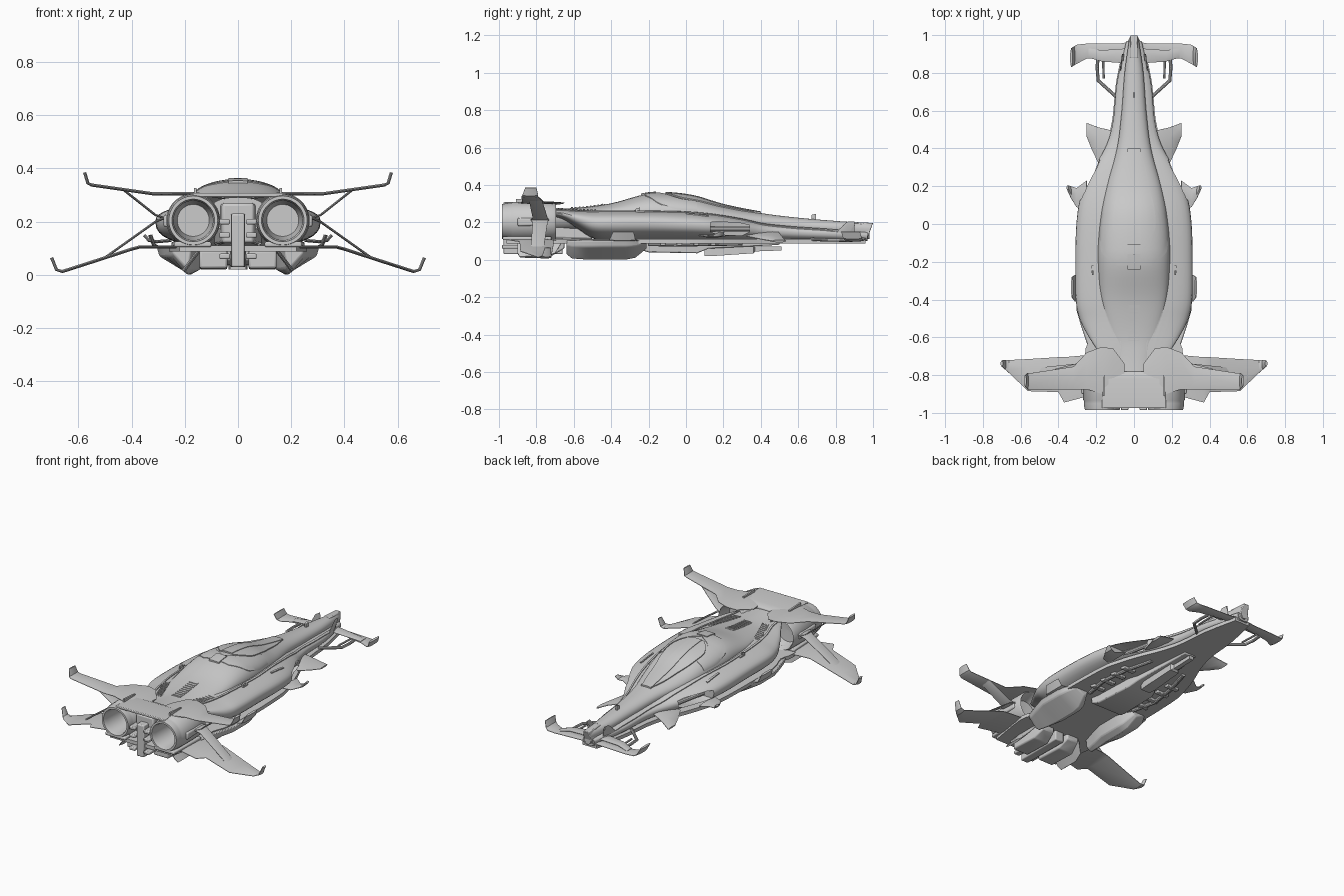
import bpy, bmesh, math
from mathutils import Vector
from mathutils.bvhtree import BVHTree


def smooth(ob, angle=32):
    bpy.ops.object.select_all(action='DESELECT')
    ob.select_set(True)
    bpy.context.view_layer.objects.active = ob
    bpy.ops.object.shade_smooth_by_angle(angle=math.radians(angle))


def skin(name, rings, mirror=False, bevel=0):
    """Join equal rings of points into a closed, capped solid."""
    bm = bmesh.new()
    vs = [[bm.verts.new(p) for p in r] for r in rings]
    n = len(rings[0])
    for a, b in zip(vs, vs[1:]):
        for i in range(n):
            bm.faces.new((a[i], a[(i + 1) % n], b[(i + 1) % n], b[i]))
    bm.faces.new(vs[0])
    bm.faces.new(vs[-1][::-1])
    bmesh.ops.recalc_face_normals(bm, faces=bm.faces)
    me = bpy.data.meshes.new(name)
    bm.to_mesh(me)
    bm.free()
    ob = bpy.data.objects.new(name, me)
    bpy.context.collection.objects.link(ob)
    smooth(ob)
    if bevel:
        m = ob.modifiers.new("bevel", 'BEVEL')
        m.width, m.segments = bevel, 2
    if mirror:
        m = ob.modifiers.new("mirror", 'MIRROR')
        m.use_mirror_merge = False
    return ob


def spline(rows, n=5):
    """Catmull-Rom resampling of station rows."""
    out = []
    for i in range(len(rows) - 1):
        a, b, c, d = (rows[max(0, min(len(rows) - 1, i + k))] for k in (-1, 0, 1, 2))
        for t in (j / n for j in range(n)):
            out.append([0.5 * (2 * q + (r - p) * t + (2 * p - 5 * q + 4 * r - s) * t * t
                               + (3 * q - p - 3 * r + s) * t ** 3)
                        for p, q, r, s in zip(a, b, c, d)])
    return out + [list(rows[-1])]


def loft(name, rows, e=2.4, k=40):
    """Superellipse sections from rows of (y, half width, z low, z widest, z top)."""
    rings = []
    for y, w, zb, zm, zt in spline(rows):
        ring = []
        for i in range(k):
            c, s = math.cos(2 * math.pi * i / k), math.sin(2 * math.pi * i / k)
            h = zt - zm if s > 0 else zm - zb
            ring.append((w * math.copysign(abs(c) ** (2 / e), c), y,
                         zm + h * math.copysign(abs(s) ** (2 / e), s)))
        rings.append(ring)
    return skin(name, rings)


def prism(name, rows, mirror=False, bevel=0):
    """Box-like loft along y from rows of (y, x0, x1, z0, z1)."""
    return skin(name, [[(a, y, c), (b, y, c), (b, y, d), (a, y, d)] for y, a, b, c, d in rows],
                mirror, bevel)


def blade(name, rows, t=0.012):
    """Thin aerofoil along x from rows of (x, z, leading y, trailing y)."""
    rings = []
    for i, (x, z, y0, y1) in enumerate(rows):
        p, q = rows[max(0, i - 1)], rows[min(len(rows) - 1, i + 1)]
        d = Vector((q[0] - p[0], q[1] - p[1])).normalized() * t / 2
        ring = []
        for f, s in ((0, .25), (.25, 1), (.75, 1), (1, .25), (1, -.25), (.75, -1), (.25, -1), (0, -.25)):
            ring.append((x - d.y * s, y0 + (y1 - y0) * f, z + d.x * s))
        rings.append(ring)
    return skin(name, rings, True)


def rod(name, pts, r, k=10):
    pts = [Vector(p) for p in pts]
    rings = []
    for i, p in enumerate(pts):
        d = pts[min(i + 1, len(pts) - 1)] - pts[max(i - 1, 0)]
        u = d.cross(Vector((0, 0, 1))).normalized()
        v = d.cross(u).normalized()
        rings.append([p + r * (u * math.cos(2 * math.pi * j / k) + v * math.sin(2 * math.pi * j / k))
                      for j in range(k)])
    return skin(name, rings, True)


# Main hull (sweeping up at the back to bare the intakes) and central fuselage
hull = loft("outer_hull", [
    (-.74, .15, .235, .255, .272), (-.66, .2, .215, .245, .27), (-.58, .25, .165, .22, .268),
    (-.5, .288, .115, .2, .268), (-.4, .308, .1, .2, .27), (-.2, .31, .1, .2, .27), (0, .305, .1, .19, .265),
    (.15, .28, .1, .18, .25), (.3, .21, .1, .17, .225), (.42, .145, .1, .155, .2),
    (.55, .11, .1, .15, .185), (.75, .09, .1, .14, .17), (.97, .04, .1, .13, .15)])
spine = loft("fuselage", [
    (-.86, .10, .15, .25, .292), (-.7, .105, .15, .24, .278), (-.58, .135, .15, .24, .277),
    (-.4, .175, .15, .245, .302), (-.22, .19, .15, .25, .35), (-.1, .19, .15, .245, .354),
    (.05, .175, .15, .235, .335), (.2, .145, .15, .22, .29), (.4, .09, .14, .2, .25),
    (.6, .065, .13, .18, .225), (.8, .05, .12, .17, .208), (.98, .025, .11, .16, .195)], 2.2)
trees = [BVHTree.FromPolygons([v.co for v in o.data.vertices], [p.vertices for p in o.data.polygons])
         for o in (hull, spine)]


def top(x, y):
    hits = [t.ray_cast(Vector((x, y, 1)), Vector((0, 0, -1)))[0] for t in trees]
    return max([h.z for h in hits if h] or [.2])


def patch(name, rows, lift=.005, mirror=False, cols=8):
    """Panel draped on the hull from rows of (y, x0, x1)."""
    rings = []
    for y, a, b in rows:
        xs = [a + (b - a) * i / cols for i in range(cols + 1)]
        rings.append([(x, y, top(x, y) + lift) for x in xs]
                     + [(x, y, top(x, y) - .012) for x in xs[::-1]])
    return skin(name, rings, mirror)


# Side bays cut into the hull, with a barrel inside
cut = prism("bay_cutter", [(.13, .19, .4, .15, .2), (.17, .17, .4, .135, .205), (.3, .13, .4, .13, .195),
                           (.34, .12, .4, .15, .185)], True)
cut.hide_render = True
m = hull.modifiers.new("bays", 'BOOLEAN')
m.object, m.operation, m.solver = cut, 'DIFFERENCE', 'EXACT'
bpy.context.view_layer.objects.active = hull
bpy.ops.object.modifier_apply(modifier="bays")
bpy.data.objects.remove(cut)
smooth(hull)
rod("bay_barrel", [(.21, .12, .165), (.165, .34, .165)], .014)

# Nose tip, wedge-shaped
skin("nose_tip", [[(s * .045, .88, .1), (s * .035, .965, .1), (s * .018, 1, .197), (s * .02, .88, .203)]
                  for s in (-1, 1)], bevel=.004)

# Canopy, hatch, vents and raised trim on the upper surface
canopy = [(.4, .03), (.3, .06), (.2, .08), (.1, .105), (0, .115), (-.05, .1), (-.11, .055)]
patch("canopy", [(y, -w, w) for y, w in spline(canopy, 4)], .006, cols=14)
patch("canopy_frame", [(y, -.035, .035) for y in [.4 - .03 * i for i in range(18)]], .009)
collar = [(.06, .118, .168), (-.03, .125, .18), (-.1, .08, .18), (-.16, .0, .165), (-.22, .0, .09)]
patch("canopy_collar", spline(collar, 4), .004, True)
patch("hatch", [(y, -.035, .035) for y in (-.16, -.2, -.24)], .009)
patch("vent_base", [(y, -.03, .03) for y in (-.43, -.5, -.56, -.62)], .002)
for i in range(9):
    y = -.445 - .02 * i
    patch("vent_slat", [(y, -.024, .024), (y - .009, -.024, .024)], .006)
    x = .165 - .0078 * i
    patch("side_vent_slat", [(y - .035, x - .022, x + .016), (y - .045, x - .026, x + .012)], .006, True)
patch("side_vent_base", spline([(-.47, .145, .188), (-.66, .075, .115)], 6), .002, True)
rail = [(.9, .052), (.7, .075), (.5, .09), (.35, .125), (.2, .16), (0, .19), (-.15, .2),
        (-.4, .19), (-.55, .165), (-.65, .135), (-.72, .125)]
patch("shoulder_rail", [(y, x, x + .012) for y, x in spline(rail, 4)], .005, True, 2)
patch("side_panel", [(y, .225, .235) for y in (.12, .07, .02, 0)], .006, True, 2)
patch("side_panel_rear", [(y, .215, .225) for y in (-.22, -.26)], .008, True, 2)
prism("nose_sensor", [(.67, -.006, .006, .2, .24), (.695, -.006, .006, .2, .246)])
prism("antenna", [(-.27, .215, .223, .24, .272), (-.245, .215, .223, .24, .28)], True)

# Belly plate, keel, chin gun and lower pods
belly = [(-.96, .22), (-.7, .26), (-.6, .24), (-.45, .28), (0, .275), (.15, .25), (.3, .2),
         (.42, .15), (.55, .115), (.75, .095), (.96, .05)]
prism("belly_plate", [(y, -w, w, .088, .11) for y, w in spline(belly, 3)])
prism("keel", [(-.25, -.11, .11, .055, .1), (-.2, -.1, .1, .04, .1), (.06, -.09, .09, .035, .1),
               (.12, -.07, .07, .06, .1), (.5, -.04, .04, .08, .1)], bevel=.006)
prism("chin_gun", [(.1, -.03, .03, .02, .07), (.14, -.035, .035, .02, .07), (.36, -.03, .03, .035, .075),
                   (.37, -.014, .014, .045, .07), (.51, -.014, .014, .05, .072)])
section = [(.305, .105), (.295, .07), (.18, 0), (.14, .022), (.125, .1)]
skin("lower_pod", [[(.21 + (x - .21) * s, y, .1 + (z - .1) * h) for x, z in section]
                   for y, s, h in ((-.64, .4, .7), (-.61, .5, .95), (-.54, .75, 1), (-.46, 1, 1),
                                   (-.32, 1, 1), (-.27, .9, .9), (-.21, .5, .4))], True, .006)
rod("belly_pipe", [(.16, -.2, .085), (.19, -.05, .082), (.17, .12, .085), (.12, .3, .088)], .012)
for i in range(4):
    y = -.14 + .09 * i
    prism("belly_rib", [(y, .12, .21, .075, .1), (y + .03, .12, .2, .075, .1)], True, .004)

# Engine nacelles, turned about the y axis, open at both ends
profile = [(.001, -.79), (.06, -.79), (.072, -.86), (.074, -.96), (.08, -.985), (.092, -.985), (.098, -.95),
           (.098, -.935), (.101, -.93), (.101, -.78), (.1, -.71), (.093, -.695), (.087, -.705), (.07, -.77), (.001, -.775)]
N = 40
skin("engine_nacelle", [[(.168 + r * math.cos(2 * math.pi * i / N), y, .205 + r * math.sin(2 * math.pi * i / N))
                         for i in range(N)] for r, y in profile], True)
prism("nacelle_fairing", [(-.98, .10, .24, .105, .125), (-.72, .10, .25, .105, .125)], True, .006)
prism("nacelle_block", [(-.9, .25, .28, .18, .225), (-.74, .25, .275, .185, .22)], True, .008)

# Block between the engines, top deck and lower boxes
prism("engine_bridge", [(-.93, -.06, .06, .12, .27), (-.5, -.09, .09, .11, .27)], bevel=.01)
prism("centre_block", [(-.975, -.025, .025, .03, .23), (-.66, -.03, .03, .03, .24)], bevel=.006)
prism("rear_deck", [(-.975, -.17, .17, .293, .308), (-.82, -.165, .165, .293, .308), (-.78, -.1, .1, .27, .292)],
      bevel=.004)
prism("deck_fin", [(-.91, .155, .165, .3, .326), (-.80, .155, .165, .3, .318)], True)
prism("lower_box", [(-.9, .04, .145, .025, .092), (-.72, .04, .145, .02, .095), (-.65, .05, .13, .06, .1)], True, .008)
for z in (.06, .14, .19):
    prism("engine_pipe", [(-.985, .03, .07, z, z + .02), (-.8, .03, .07, z, z + .02)], True, .005)

# Rear wings with upturned tips, and the blades bracing them
blade("upper_wing", [(.05, .29, -.74, -.93), (.11, .3, -.66, -.92), (.17, .305, -.65, -.90), (.25, .305, -.68, -.875),
                     (.32, .305, -.755, -.875), (.55, .338, -.79, -.88), (.564, .345, -.79, -.875),
                     (.576, .385, -.80, -.86)])
blade("lower_wing", [(.2, .105, -.69, -.90), (.37, .105, -.705, -.945), (.40, .097, -.705, -.89),
                     (.56, .045, -.715, -.885), (.66, .013, -.72, -.79), (.682, .02, -.72, -.77),
                     (.70, .065, -.722, -.755)])
blade("upper_wing_brace", [(.25, .205, -.73, -.84), (.31, .225, -.74, -.82), (.43, .32, -.77, -.84)], .009)
blade("lower_wing_brace", [(.25, .225, -.73, -.84), (.31, .2, -.74, -.82), (.5, .065, -.76, -.83)], .009)
blade("ventral_fin", [(.14, .10, -.66, -.9), (.19, .035, -.7, -.9), (.205, .015, -.76, -.89)], .014)

# Nose canards and their braces
blade("canard", [(.03, .115, .96, .89), (.09, .11, .955, .895), (.25, .105, .955, .875), (.30, .105, .95, .85),
                 (.318, .115, .94, .84), (.332, .15, .93, .83)])
blade("canard_upper", [(.03, .135, .93, .85), (.17, .125, .92, .86), (.24, .11, .93, .88)], .01)
rod("canard_brace", [(.19, .89, .105), (.195, .83, .105), (.19, .76, .106), (.09, .67, .11)], .009)
rod("canard_brace_inner", [(.165, .9, .105), (.16, .77, .106)], .006)

# Side fins
blade("front_fin", [(.09, .155, .49, .38), (.14, .14, .50, .34), (.19, .125, .512, .325), (.225, .11, .525, .40),
                    (.25, .10, .535, .462)], .014)
blade("middle_fin", [(.25, .13, .23, .07), (.305, .125, .19, .09), (.335, .13, .2, .14), (.352, .15, .205, .18)])
blade("rear_side_fin", [(.27, .10, -.25, -.42), (.312, .108, -.27, -.41), (.328, .15, -.28, -.39)])
